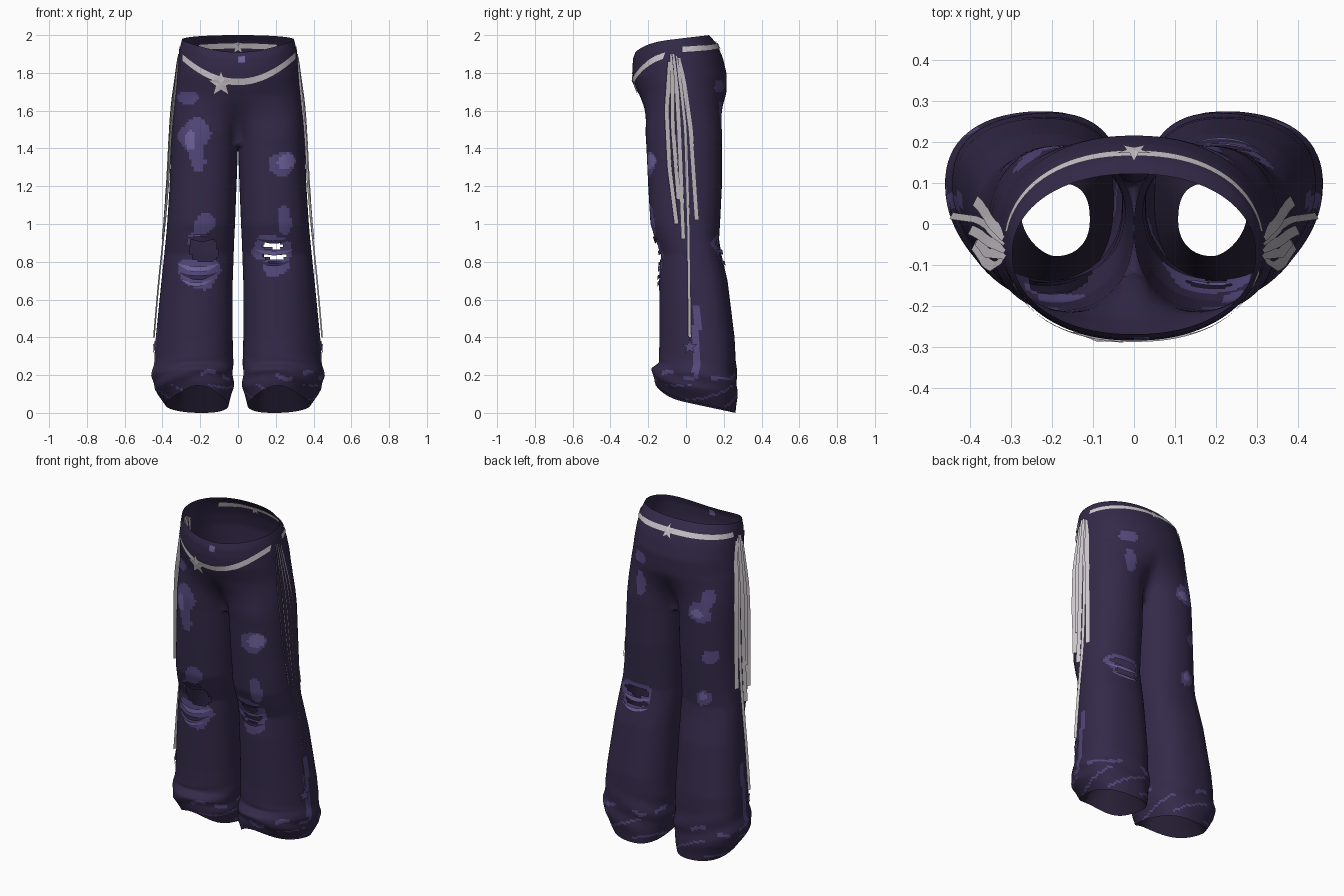
import bpy, bmesh, math
from mathutils import Vector
from mathutils.bvhtree import BVHTree

if "Cube" in bpy.data.objects:
    bpy.data.objects.remove(bpy.data.objects["Cube"])


def material(name, rgb):
    m = bpy.data.materials.new(name)
    m.use_nodes = True
    m.diffuse_color = (*rgb, 1)
    m.node_tree.nodes["Principled BSDF"].inputs["Base Color"].default_value = (*rgb, 1)
    return m


denim = material("dark purple denim", (0.034, 0.023, 0.067))
faded = material("faded purple", (0.088, 0.066, 0.205))
pale = material("pale purple", (0.165, 0.13, 0.35))
silver = material("silver grey", (0.62, 0.58, 0.62))
dark = material("dark lining", (0.02, 0.014, 0.036))


def finish(bm, name, mats, smooth=True):
    mesh = bpy.data.meshes.new(name)
    bm.to_mesh(mesh)
    bm.free()
    ob = bpy.data.objects.new(name, mesh)
    bpy.context.collection.objects.link(ob)
    for m in mats:
        mesh.materials.append(m)
    for p in mesh.polygons:
        p.use_smooth = smooth


def sample(table, z):
    """Interpolate the numeric columns of a table sorted by falling height."""
    for a, b in zip(table, table[1:]):
        if z >= b[0]:
            t = min(1, max(0, (a[0] - z) / (a[0] - b[0])))
            return [p + (q - p) * t for p, q in zip(a[1:], b[1:])]
    return table[-1][1:]


# Hips: height, half width, front, back.  Leg: height, outer, inner, front, back.
HIPS = [(1.95, .296, -.268, .122), (1.91, .308, -.28, .165), (1.85, .318, -.284, .195), (1.78, .325, -.28, .215),
        (1.68, .338, -.25, .215), (1.55, .348, -.225, .205), (1.42, .352, -.21, .19)]
LEG = [(1.75, .338, 0, -.25, .21), (1.42, .354, 0, -.21, .19), (1.2, .362, .008, -.2, .19),
       (1.0, .375, .016, -.188, .18), (.92, .382, .02, -.163, .175), (.84, .39, .023, -.135, .187),
       (.7, .405, .028, -.142, .22),
       (.4, .435, .028, -.14, .257), (.24, .447, .026, -.145, .265), (.18, .455, .024, -.178, .272),
       (.1, .445, .026, -.175, .272), (0, .385, .05, -.16, .262)]
CROTCH, N, M = 1.42, 64, 16
SPAN = math.radians(150)


def power(v, e):
    return math.copysign(abs(v) ** e, v)


def leg_ring(z):
    xo, xi, yf, yb = sample(LEG, z)
    cx, rx, cy, ry = (xo + xi) / 2, (xo - xi) / 2, (yf + yb) / 2, (yb - yf) / 2
    flare = min(1, max(0, 1.1 - z))
    ring = []
    for i in range(N + M):
        a = -SPAN + 2 * SPAN * i / N if i <= N else SPAN + (2 * math.pi - 2 * SPAN) * (i - N) / M
        f, out = power(math.sin(a), .9), max(0, math.cos(a))
        zz = z
        if z < .3:  # sloping, arched hem
            hem = .045 - .045 * f + .055 * max(0, -f) ** 4
            zz = hem + z / .3 * (.3 - hem)
        crease = .006 * math.sin(a * 3 + z * 40) * max(0, 1 - abs(z - .17) / .15)
        # the outer side swings backwards as the leg flares
        x = cx + (rx + crease) * power(math.cos(a), .9 + (.3 * flare if f < 0 < out else 0)) - .025 * flare * max(0, f) ** 2
        ring.append(Vector((x, cy + (ry + crease) * f + .045 * flare * out ** 2, zz)))
    return ring


def hip_arc(z):
    w, yf, yb = sample(HIPS, z)
    t = min(1, max(0, (1.72 - z) / (1.72 - CROTCH)))
    t = t * t * (3 - 2 * t)
    target, arc = leg_ring(max(z, CROTCH)), []
    for i in range(N + 1):
        a = math.pi * (i / N - .5)
        p = Vector((w * power(math.cos(a), .92), (yf + yb) / 2 + (yb - yf) / 2 * power(math.sin(a), .95), z))
        p = p.lerp(target[i], t)
        if i in (0, N):
            p.x = 0
        if z > 1.7:  # waistband rises to the back
            u = (1 - math.sin(a)) / 2
            p.z = 1.7 + (z - 1.7) / .25 * (.3 - .045 * u - .045 * u ** 6)
        arc.append(p)
    return arc


def strip(bm, a, b, sx, closed):
    for i in range(len(a) if closed else len(a) - 1):
        j = (i + 1) % len(a)
        q = (a[j], a[i], b[i], b[j])
        bm.faces.new(q if sx > 0 else q[::-1])


# Trousers: hips split into two legs, one half built per side
bm = bmesh.new()
for sx in (1, -1):
    def add(points):
        return [bm.verts.new((p.x * sx, p.y, p.z)) for p in points]

    rows = [add(hip_arc(1.95 - (1.95 - CROTCH) * k / 40)) for k in range(41)]
    for a, b in zip(rows, rows[1:]):
        strip(bm, a, b, sx, False)
    front, back = rows[-1][0].co, rows[-1][-1].co
    bridge = [back.lerp(front, k / M) - Vector((0, 0, .03 * math.sin(math.pi * k / M))) for k in range(1, M)]
    last = rows[-1] + add(bridge)
    for k in range(1, 111):
        ring = add(leg_ring(CROTCH * (1 - k / 110)))
        strip(bm, last, ring, sx, True)
        last = ring
bmesh.ops.remove_doubles(bm, verts=bm.verts, dist=.0004)
bmesh.ops.recalc_face_normals(bm, faces=bm.faces)
bm.normal_update()
surface = BVHTree.FromBMesh(bm)

# Worn areas: facing (-1 front, 1 back), x, z, half width, half height, colour slot
WORN = [(-1, -.23, 1.47, .08, .085, 1), (-1, -.215, 1.36, .04, .09, 1), (-1, -.25, 1.45, .03, .05, 2),
        (-1, -.26, 1.67, .055, .035, 1), (-1, .235, 1.32, .07, .065, 1), (-1, .255, 1.33, .045, .045, 2),
        (-1, .02, 1.87, .016, .016, 2), (-1, 0, 1.64, .008, .04, 1), (-1, .245, 1.02, .035, .09, 1),
        (-1, .185, .87, .115, .075, 1), (-1, .2, .79, .065, .07, 1), (-1, -.18, 1.0, .055, .06, 1),
        (-1, -.21, .74, .115, .085, 1), (-1, -.2, .9, .07, .06, 1),
        (1, .19, 1.73, .05, .035, 1), (1, .18, 1.58, .035, .075, 1), (1, -.22, 1.49, .065, .06, 1),
        (1, -.21, 1.48, .035, .03, 2), (1, -.26, 1.57, .035, .06, 1), (1, -.28, 1.23, .04, .04, 1),
        (1, -.24, .97, .05, .045, 1), (1, -.24, .98, .025, .02, 2), (1, .22, .87, .11, .08, 1)]
# Torn openings: facing, x, z, half width, half height
TORN = [(-1, -.185, .87, .08, .075), (-1, .185, .885, .06, .018), (-1, .185, .83, .06, .016),
        (-1, .19, .795, .035, .008), (1, .22, .895, .085, .025), (1, .21, .835, .08, .022)]


def inside(c, facing, x, z, w, h):
    wob = .12 * math.sin(c.x * 35 + c.z * 30)
    return c.y * facing > .02 and ((c.x - x) / w) ** 2 + ((c.z - z) / h) ** 2 < 1 + 2 * wob


holes = []
for f in bm.faces:
    c = f.calc_center_median()
    for *area, slot in WORN:
        if inside(c, *area):
            f.material_index = slot
    # frayed hem fold and side seam
    ripple = .2 + .02 * math.sin(c.x * 23 + c.y * 9)
    if abs(c.z - ripple) < .011 and math.sin(c.x * 31 + c.y * 37) > -.1:
        f.material_index = 1
    if .03 < c.z < .15 and math.sin(c.x * 27 - c.y * 19 + c.z * 60) > .93:
        f.material_index = 1
    if abs(c.y - .055) < .02 and abs(c.x) > .3 and .18 < c.z < .57:
        f.material_index = 1
    if any(inside(c, *area) for area in TORN):
        holes.append(f)
bmesh.ops.delete(bm, geom=holes, context="FACES")
finish(bm, "trousers", [denim, faded, pale])

# Dark lining turned up inside each hem, narrowing upwards
for sx, label in ((1, "left"), (-1, "right")):
    bm = bmesh.new()
    hub, rows = Vector((.19, .01, .3)), []
    for k in range(7):
        row = []
        for p in leg_ring(0):
            d = p - Vector((.215, .05, p.z))
            top = hub + Vector((d.x * .5, d.y * .42, 0))
            q = p.lerp(top, k / 6)
            row.append(bm.verts.new((q.x * sx, q.y, q.z)))
        rows.append(row)
    for a, b in zip(rows, rows[1:]):
        strip(bm, a, b, sx, True)
    finish(bm, label + "_hem_lining", [dark])


def wrap(angle, z, lift):
    """Point on the hips at a heading around the body, lifted off the cloth."""
    d = Vector((math.sin(angle), math.cos(angle), 0))
    hit = surface.ray_cast(Vector((0, -.04, z)) + d, -d)[0]
    return (hit or Vector((0, -.04, z)) + d * .25) + d * lift


def at_face(x, z, facing, lift):
    hit = surface.ray_cast(Vector((x, facing, z)), Vector((0, -facing, 0)))[0]
    return (hit or Vector((x, facing * .15, z))) + Vector((0, facing * lift, 0))


def ribbon(name, pairs, mat):
    b = bmesh.new()
    rails = [(b.verts.new(p), b.verts.new(q)) for p, q in pairs]
    for (p, q), (r, s) in zip(rails, rails[1:]):
        b.faces.new((p, q, s, r))
    finish(b, name, [mat])


def star(name, place, radius, mat):
    b = bmesh.new()
    tips = [(math.pi * k / 5, radius * (1 if k % 2 == 0 else .42)) for k in range(10)]
    hub = b.verts.new(place(0, 0))
    rim = [b.verts.new(place(r * math.sin(a), r * math.cos(a))) for a, r in tips]
    for k in range(10):
        b.faces.new((hub, rim[k - 1], rim[k]))
    finish(b, name, [mat], False)


# Draped front chain with star
xs = [-.295 + .6 * k / 30 for k in range(31)]
ribbon("front_chain", [[at_face(x, 1.752 + 1.5 * x * x + s * .017, -1, .007) for s in (-1, 1)] for x in xs], silver)
star("front_star", lambda u, v: at_face(-.09 + u, 1.74 + v, -1, .011), .072, silver)

# Waist chain round the back, seen on both sides of the cloth
for side, lift, reach in (("outer", .005, 1.5), ("inner", -.006, .95)):
    heads = [reach * (k / 20 - 1) for k in range(41)]
    ribbon("back_chain_" + side, [[wrap(a, 1.923 + .02 * math.cos(a) + s * .014, lift) for s in (-1, 1)]
                                  for a in heads], silver)
    star("back_star_" + side, lambda u, v: wrap(u / .2, 1.935 + v, lift * 1.5), .04, silver)

# Hanging side strands: half width, then (y, z) points
STRANDS = [(.012, (-.085, 1.86), (-.103, 1.6), (-.088, 1.3), (-.05, 1.0)),
           (.011, (-.075, 1.9), (-.07, 1.5), (-.04, 1.13)),
           (.011, (-.06, 1.9), (-.038, 1.5), (-.014, .92)),
           (.008, (-.045, 1.89), (-.004, 1.5), (.012, 1.0), (.02, .4)),
           (.012, (-.03, 1.88), (.024, 1.5), (.057, 1.02))]


def at_side(y, z, sx, lift):
    hit = surface.ray_cast(Vector((sx, y, z)), Vector((-sx, 0, 0)))[0]
    return (hit or Vector((sx * .31, y, z))) + Vector((sx * lift, 0, 0))


for sx, label in ((1, "left"), (-1, "right")):
    for n, (w, *path) in enumerate(STRANDS):
        pairs = []
        table = [(z, y) for y, z in path]
        for k in range(25):
            z = path[0][1] + (path[-1][1] - path[0][1]) * k / 24
            p = at_side(sample(table, z)[0], z, sx, 0)
            # hang clear of the leg, turned a little to the back
            p.x = (p.x + at_side(.04, z, sx, 0).x) / 2 + sx * (.008 + .01 * k / 24)
            across = Vector((-.5 * w * sx, w, 0))
            pairs.append((p - across, p + across))
        ribbon(f"{label}_strand_{n + 1}", pairs, silver)
    star(label + "_strand_star", lambda u, v: at_side(.02 + u, .35 + v, sx, .014), .042, faded)

# Loose threads and rolled cloth across the torn knees: facing, x, z, half width, sag, half height, colour
THREADS = [(-1, -.19, .93, .08, .01, .012, denim), (-1, -.21, .79, .11, .03, .014, pale),
           (-1, -.21, .745, .1, .03, .011, denim), (-1, -.22, .705, .08, .025, .01, pale),
           (-1, .19, .925, .1, .02, .008, denim), (-1, .19, .865, .1, .02, .01, pale),
           (-1, .19, .805, .09, .02, .008, denim), (1, .22, .865, .1, .015, .012, pale),
           (1, .22, .81, .09, .02, .01, pale)]
for n, (facing, x, z, w, sag, h, mat) in enumerate(THREADS):
    pairs = []
    for k in range(17):
        u = k / 8 - 1
        pairs.append([at_face(x + w * u, z - sag * (1 - u * u) + s * h * (1.1 - u * u), facing,
                              .004 + .005 * (1 - u * u)) for s in (-1, 1)])
    ribbon(f"knee_thread_{n + 1}", pairs, mat)
